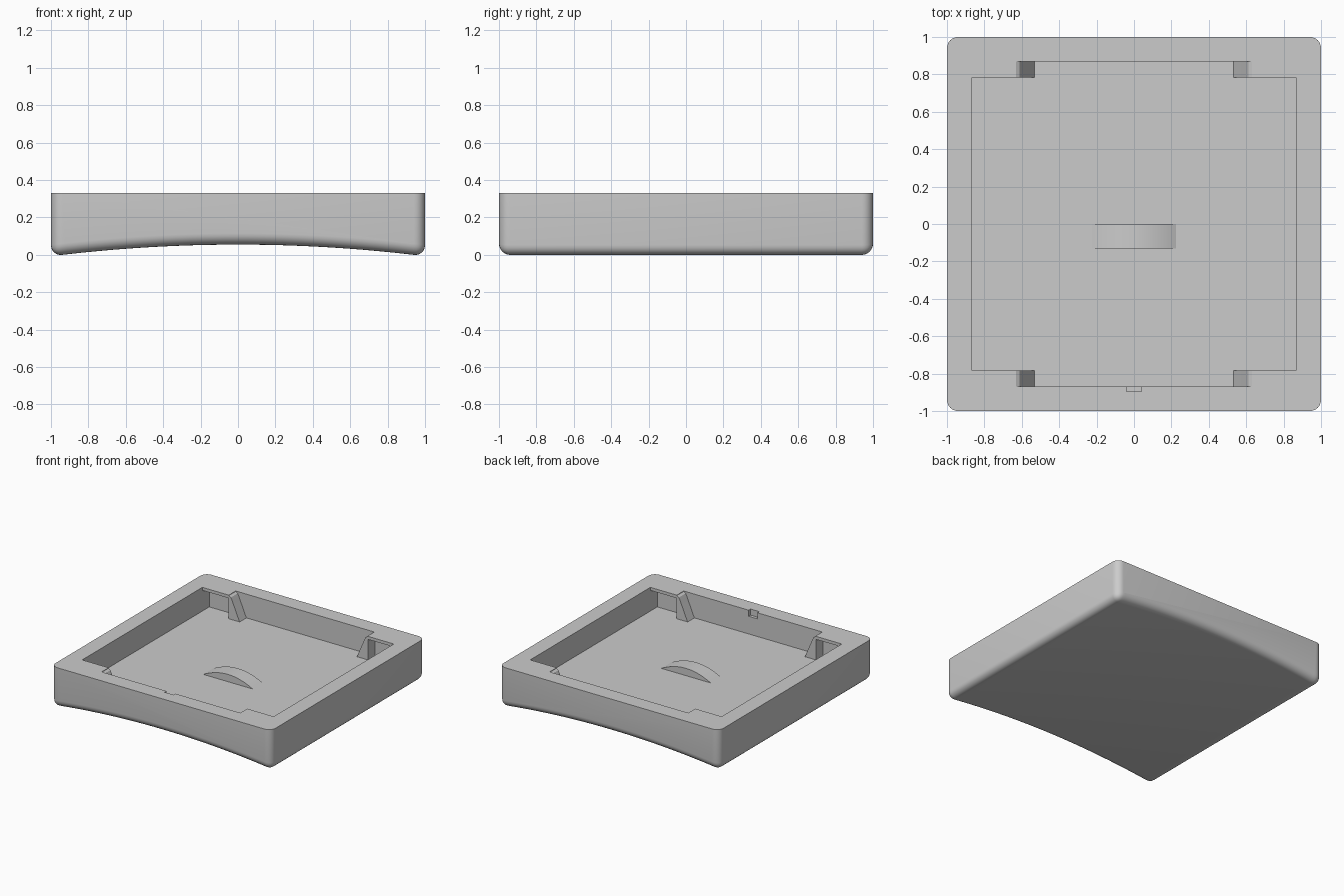
import bpy, bmesh

if "Cube" in bpy.data.objects:
    bpy.data.objects.remove(bpy.data.objects["Cube"], do_unlink=True)

TOP = 0.33      # rim height
FLOOR = 0.135   # cavity floor height
LIP = 0.305     # underside of the corner lips
WALL = 0.87     # inner wall distance from centre

grey = bpy.data.materials.new("plain_grey")
grey.use_nodes = True
colour = (0.6, 0.6, 0.6, 1)
grey.diffuse_color = colour
grey.node_tree.nodes["Principled BSDF"].inputs["Base Color"].default_value = colour


def make_object(name, bm):
    bmesh.ops.recalc_face_normals(bm, faces=bm.faces)
    mesh = bpy.data.meshes.new(name)
    bm.to_mesh(mesh)
    bm.free()
    mesh.materials.append(grey)
    obj = bpy.data.objects.new(name, mesh)
    bpy.context.collection.objects.link(obj)
    return obj


def prism(profile, y0, y1):
    """Extrude an xz outline from y0 to y1."""
    bm = bmesh.new()
    face = bm.faces.new([bm.verts.new((x, y0, z)) for x, z in profile])
    out = bmesh.ops.extrude_face_region(bm, geom=[face])
    moved = [v for v in out["geom"] if isinstance(v, bmesh.types.BMVert)]
    bmesh.ops.translate(bm, verts=moved, vec=(0, y1 - y0, 0))
    bmesh.ops.recalc_face_normals(bm, faces=bm.faces)
    return bm


def box(name, x, y0, y1, z0, z1):
    return make_object(name, prism([(-x, z0), (x, z0), (x, z1), (-x, z1)], y0, y1))


def activate(obj):
    bpy.ops.object.select_all(action="DESELECT")
    obj.select_set(True)
    bpy.context.view_layer.objects.active = obj


def smooth(obj):
    activate(obj)
    bpy.ops.object.shade_smooth_by_angle(angle=0.5)


# Tray body: arched underside, rounded upright and lower edges
N = 24
arch = [(-1 + 2 * i / N, 0.055 - 0.0622 * (-1 + 2 * i / N) ** 2) for i in range(N + 1)]
bm = prism(arch + [(1, TOP), (-1, TOP)], -1, 1)
edges = []
for e in bm.edges:
    a, b = e.verts
    upright = abs(a.co.z - b.co.z) > 0.2
    low = max(a.co.z, b.co.z) < 0.2
    inner_seam = abs(a.co.y - b.co.y) > 1 and abs(a.co.x) < 0.99
    if upright or (low and not inner_seam):
        edges.append(e)
bmesh.ops.bevel(bm, geom=edges, offset=0.06, offset_type="OFFSET", segments=6,
                profile=0.5, affect="EDGES", clamp_overlap=True)
body = make_object("tray_body", bm)

# Cavity: main opening, wider middle, undercut below the corner lips, small notch
cutters = [
    box("opening_cutter", WALL, -0.78, 0.78, FLOOR, 0.5),
    box("middle_cutter", 0.63, -WALL, WALL, FLOOR, 0.5),
    box("undercut_cutter", WALL, -WALL, WALL, FLOOR, LIP),
    box("notch_cutter", 0.04, -0.895, -0.8, 0.28, 0.5),
]
activate(body)
for cutter in cutters:
    cutter.hide_render = True
    mod = body.modifiers.new("cut", "BOOLEAN")
    mod.operation = "DIFFERENCE"
    mod.solver = "EXACT"
    mod.object = cutter
    bpy.ops.object.modifier_apply(modifier=mod.name)
    bpy.data.objects.remove(cutter, do_unlink=True)
smooth(body)

# Sloped ribs beside the corner lips
slope = [(0.53, 0.13), (0.54, 0.15), (0.6, 0.29), (0.612, 0.315), (0.63, 0.326),
         (0.635, 0.326), (0.635, 0.13)]
for sx, side in ((1, "left"), (-1, "right")):
    for sy, end in ((1, "back"), (-1, "front")):
        outline = [(sx * x, z) for x, z in slope]
        smooth(make_object(f"rib_{end}_{side}", prism(outline, sy * 0.782, sy * 0.875)))

# Low arched rest on the cavity floor
M = 20
hump = [(0.23 * t, FLOOR - 0.003 + 0.063 * (1 - t * t))
        for t in (-1 + 2 * i / M for i in range(M + 1))]
smooth(make_object("arched_rest", prism(hump, -0.13, 0.0)))
